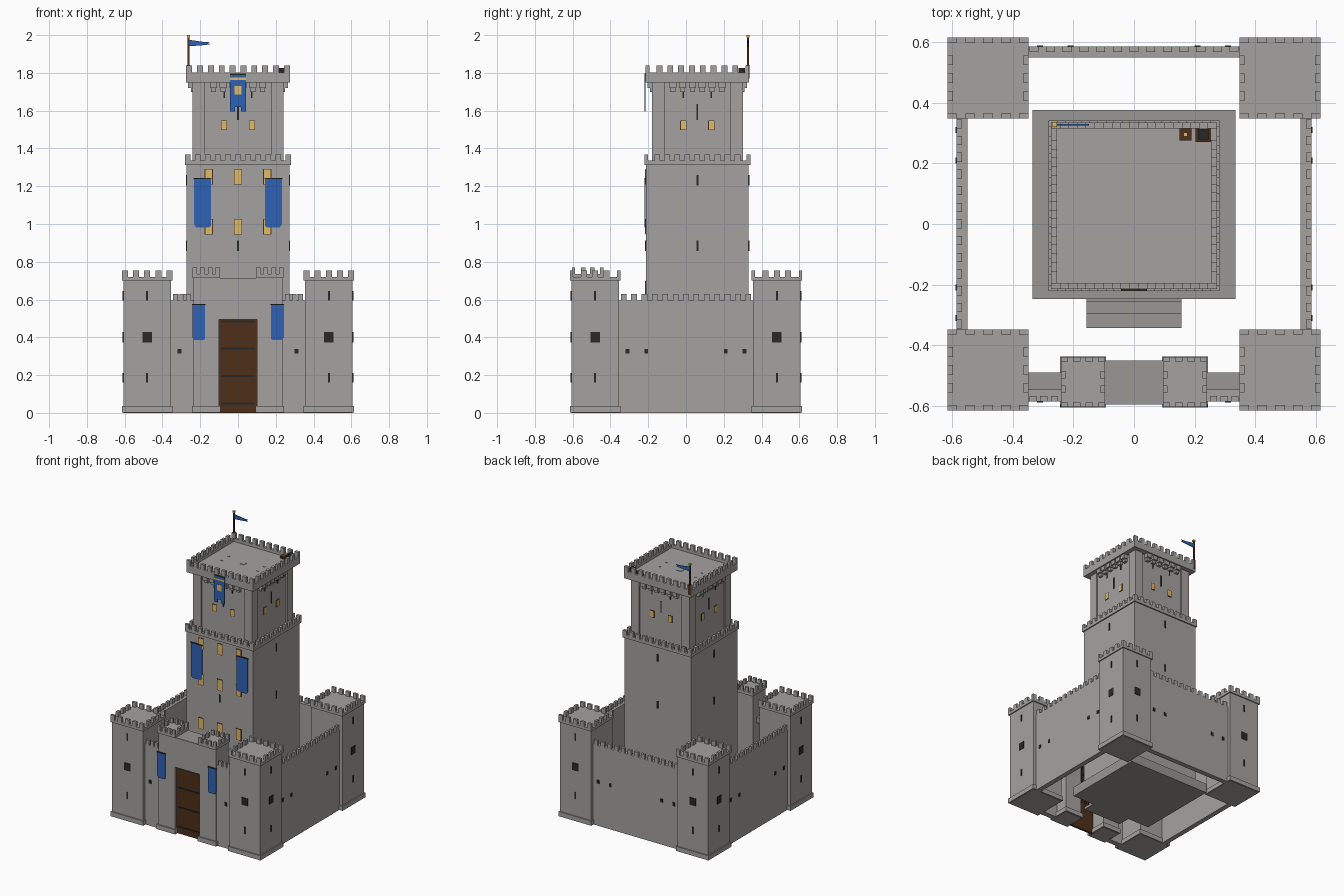
import bpy, bmesh, math
from mathutils import Matrix, Vector

cube = bpy.data.objects.get("Cube")
if cube:
    bpy.data.objects.remove(cube, do_unlink=True)


def material(name, r, g, b):
    m = bpy.data.materials.new(name)
    m.use_nodes = True
    m.diffuse_color = (r, g, b, 1)
    node = next(n for n in m.node_tree.nodes if n.type == 'BSDF_PRINCIPLED')
    node.inputs["Base Color"].default_value = (r, g, b, 1)
    node.inputs["Roughness"].default_value = 0.9
    return m


STONE = material("stone", 0.375, 0.365, 0.352)
SHADE = material("darker stone", 0.315, 0.308, 0.297)
IRON = material("dark iron", 0.022, 0.022, 0.022)
WOOD = material("brown wood", 0.078, 0.029, 0.01)
BLUE = material("blue cloth", 0.03, 0.12, 0.46)
GOLD = material("gold", 0.75, 0.49, 0.13)


def finish(name, bm, mat):
    bmesh.ops.recalc_face_normals(bm, faces=bm.faces)
    me = bpy.data.meshes.new(name)
    bm.to_mesh(me)
    bm.free()
    me.materials.append(mat)
    ob = bpy.data.objects.new(name, me)
    bpy.context.collection.objects.link(ob)
    return ob


def boxes(name, items, mat):
    """One object from boxes given as (x0, x1, y0, y1, z0, z1)."""
    bm = bmesh.new()
    for x0, x1, y0, y1, z0, z1 in items:
        c = Vector(((x0 + x1) / 2, (y0 + y1) / 2, (z0 + z1) / 2))
        bmesh.ops.create_cube(bm, size=1, matrix=Matrix.Translation(c)
                              @ Matrix.Diagonal((abs(x1 - x0), abs(y1 - y0), z1 - z0, 1)))
    return finish(name, bm, mat)


def block(cx, cy, hx, hy, z0, z1):
    return (cx - hx, cx + hx, cy - hy, cy + hy, z0, z1)


def row(a, b, n, w):
    """Start and end of n merlons spread from a to b."""
    return [(s, s + w) for s in (a + (b - a - w) * i / (n - 1) for i in range(n))]


def crown(name, cx, cy, hx, hy, z, n, w, t=0.018, solid=False):
    """Parapet ring or slab with merlons; z = (bottom, band top, merlon top)."""
    x0, x1, y0, y1 = cx - hx, cx + hx, cy - hy, cy + hy
    out = []
    if solid:
        out.append((x0, x1, y0, y1, z[0], z[1]))
    else:
        out += [(x0, x1, a, b, z[0], z[1]) for a, b in ((y0, y0 + t), (y1 - t, y1))]
        out += [(a, b, y0 + t, y1 - t, z[0], z[1]) for a, b in ((x0, x0 + t), (x1 - t, x1))]
    for a, b in ((y0, y0 + t), (y1 - t, y1)):
        out += [(p, q, a, b, z[1], z[2]) for p, q in row(x0, x1, n, w)]
    for a, b in ((x0, x0 + t), (x1 - t, x1)):
        out += [(a, b, p, q, z[1], z[2]) for p, q in row(y0, y1, n, w)[1:-1]]
    boxes(name, out, STONE)


def plate(side, cx, cy, half, u, z, w, h, d=0.004):
    """Thin plate on one side (front, back, left, right) of a square body."""
    s = -1 if side in ("front", "right") else 1
    if side in ("front", "back"):
        return block(cx + u, cy + s * half, w / 2, d, z - h / 2, z + h / 2)
    return block(cx + s * half, cy + u, d, w / 2, z - h / 2, z + h / 2)


SIDES = ("front", "back", "left", "right")
KY = 0.06  # centre line of the keep


def windows(name, half, spots, w, h):
    """Lit panes with thin wooden frames; spots = (side, offset, height)."""
    boxes(name, [plate(s, 0, KY, half, u, z, w, h) for s, u, z in spots], GOLD)
    boxes(name + "_frames", [plate(s, 0, KY, half, u, z, w + 0.007, h + 0.007, 0.003)
                             for s, u, z in spots], WOOD)


# Corner towers
for sx in (-1, 1):
    for sy in (-1, 1):
        tag = ("back" if sy > 0 else "front") + ("_left" if sx > 0 else "_right")
        cx, cy = sx * 0.481, sy * 0.481
        boxes(tag + "_tower", [block(cx, cy, 0.126, 0.126, 0, 0.71),
                               block(cx, cy, 0.134, 0.134, 0.002, 0.036)], STONE)
        crown(tag + "_tower_crown", cx, cy, 0.134, 0.134, (0.7, 0.72, 0.755), 5, 0.032, 0.018, True)
        holes = []
        for side in ("left" if sx > 0 else "right", "back" if sy > 0 else "front"):
            holes += [plate(side, cx, cy, 0.126, 0, z, w, h)
                      for z, w, h in ((0.4, 0.05, 0.055), (0.62, 0.01, 0.05), (0.187, 0.01, 0.05))]
        boxes(tag + "_tower_openings", holes, IRON)

# Curtain walls with merlons on the outer edge
for sx, tag in ((-1, "right"), (1, "left")):
    boxes(tag + "_wall", [(sx * 0.548, sx * 0.585, -0.36, 0.36, 0, 0.595)]
          + [(sx * 0.567, sx * 0.585, p, q, 0.595, 0.63) for p, q in row(-0.345, 0.345, 13, 0.03)], STONE)
    boxes(tag + "_front_wall", [(sx * 0.23, sx * 0.36, -0.585, -0.545, 0, 0.595)]
          + [(sx * p, sx * q, -0.585, -0.567, 0.595, 0.63) for p, q in row(0.25, 0.345, 3, 0.024)], STONE)
    boxes(tag + "_front_walkway", [(sx * 0.23, sx * 0.36, -0.545, -0.49, 0.5, 0.54)], SHADE)
boxes("back_wall", [(-0.36, 0.36, 0.548, 0.585, 0, 0.595)]
      + [(p, q, 0.567, 0.585, 0.595, 0.63) for p, q in row(-0.345, 0.345, 13, 0.03)], STONE)
loops = [plate(s, 0, 0, 0.585, u, 0.327, 0.02, 0.025)
         for s in ("back", "left", "right") for u in (-0.31, -0.21, 0.21, 0.31)]
loops += [plate("front", 0, 0, 0.585, u, 0.327, 0.02, 0.025) for u in (-0.31, 0.31)]
boxes("wall_loopholes", loops, IRON)

# Gatehouse: two turrets with a bridge over the passage
for sx, tag in ((-1, "right"), (1, "left")):
    cx = sx * 0.168
    boxes(tag + "_gate_turret", [block(cx, -0.521, 0.067, 0.074, 0, 0.725),
                                 block(cx, -0.521, 0.076, 0.084, 0.002, 0.036)], STONE)
    crown(tag + "_gate_crown", cx, -0.521, 0.073, 0.083, (0.715, 0.735, 0.77), 4, 0.024, 0.016, True)
boxes("gate_bridge", [(-0.105, 0.105, -0.592, -0.45, 0.5, 0.715)], SHADE)
boxes("gate_bridge_face", [(-0.105, 0.105, -0.595, -0.59, 0.495, 0.713)], STONE)
boxes("gate_door", [(-0.101, 0.101, -0.575, -0.56, 0, 0.495)], WOOD)
boxes("gate_bands", [(-0.09, 0.09, -0.58, -0.573, z - 0.005, z + 0.005)
                     for z in (0.05, 0.195, 0.34, 0.483)], IRON)
boxes("portcullis", [(x - 0.005, x + 0.005, -0.47, -0.46, 0.14, 0.5)
                     for x in (-0.08, -0.048, -0.016, 0.016, 0.048, 0.08)]
      + [(-0.1, 0.1, -0.469, -0.461, z, z + 0.01) for z in (0.2, 0.28, 0.36, 0.44)], WOOD)

# Keep base and front steps
boxes("keep_plinth", [(-0.335, 0.335, -0.248, 0.375, 0, 0.07)], SHADE)
boxes("keep_steps", [(-0.157, 0.157, y, -0.24, 0, z)
                     for y, z in ((-0.342, 0.02), (-0.295, 0.04), (-0.257, 0.06))], SHADE)
boxes("keep_door", [plate("front", 0, KY, 0.272, 0, 0.2, 0.15, 0.26)], WOOD)

# Keep lower storey
boxes("keep_body", [block(0, KY, 0.272, 0.272, 0.05, 1.32)], STONE)
crown("keep_middle_crown", 0, KY, 0.281, 0.281, (1.312, 1.335, 1.367), 11, 0.03, 0.02)
windows("keep_windows", 0.272, [("front", u, z) for u in (-0.155, 0, 0.155)
                                for z in (0.66, 0.985, 1.25)], 0.036, 0.076)
slits = [plate(s, 0, KY, 0.272, 0, z, 0.01, 0.055) for s in SIDES for z in (0.885, 1.232)
         if (s, z) != ("front", 1.232)]
boxes("keep_slits", slits, IRON)

# Keep upper storey with corner pilasters
boxes("upper_keep", [block(0, KY, 0.23, 0.23, 1.3, 1.76)]
      + [block(sx * 0.208, KY + sy * 0.208, 0.033, 0.033, 1.3, 1.76)
         for sx in (-1, 1) for sy in (-1, 1)], STONE)
windows("upper_windows", 0.23, [(s, u, 1.523) for s in SIDES for u in (-0.074, 0.074)], 0.027, 0.045)
boxes("upper_slits", [plate(s, 0, KY, 0.23, 0, 1.593, 0.008, 0.085) for s in SIDES]
      + [plate(s, 0, KY, 0.23, u, 1.685, 0.008, 0.035) for s in SIDES for u in (-0.074, 0.074)], IRON)
corbels = []
for s in SIDES:
    for i in range(6):
        u = -0.13 + 0.052 * i
        corbels += [plate(s, 0, KY, 0.23, u, 1.736, 0.038, 0.032, 0.034),
                    plate(s, 0, KY, 0.23, u, 1.712, 0.028, 0.026, 0.02)]
boxes("corbels", corbels, STONE)
boxes("keep_roof", [block(0, KY, 0.272, 0.272, 1.75, 1.78)]
      + [block(sx * 0.146, KY + dy, 0.007, 0.004, 1.775, 1.783)
         for sx in (-1, 1) for dy in (-0.04, 0.04)]
      + [block(0, KY + 0.005, 0.018, 0.018, 1.775, 1.783)], STONE)
crown("keep_top_crown", 0, KY, 0.274, 0.274, (1.75, 1.802, 1.84), 10, 0.031, 0.02)

# Roof hatch and small chest
boxes("roof_hatch_and_chest", [block(0.17, 0.295, 0.02, 0.02, 1.78, 1.794),
                               block(0.228, 0.295, 0.026, 0.025, 1.78, 1.8)], WOOD)
boxes("roof_chest_lid", [block(0.228, 0.295, 0.017, 0.017, 1.795, 1.825)], IRON)
boxes("roof_lamp", [block(0.17, 0.295, 0.007, 0.007, 1.79, 1.8)], GOLD)


def cloth(name, pts, y, mat, t=0.005):
    """Flat outline in x and z given a small depth."""
    bm = bmesh.new()
    f = bm.faces.new([bm.verts.new((x, y, z)) for x, z in pts])
    r = bmesh.ops.extrude_face_region(bm, geom=[f])
    bmesh.ops.translate(bm, vec=(0, t, 0), verts=[v for v in r["geom"] if isinstance(v, bmesh.types.BMVert)])
    return finish(name, bm, mat)


# Hanging banners on the keep and the gatehouse
for sx, tag in ((-1, "right"), (1, "left")):
    for part, x0, x1, top, low, y in (("keep", 0.143, 0.232, 1.238, 0.982, -0.2195),
                                      ("gate", 0.175, 0.241, 0.57, 0.385, -0.6025)):
        cloth(tag + "_" + part + "_banner",
              [(sx * x0, top), (sx * x1, top), (sx * x1, low + 0.015), (sx * (x1 - 0.01), low),
               (sx * (x0 + 0.008), low), (sx * x0, low + 0.008)], y, BLUE)
        boxes(tag + "_" + part + "_banner_rod",
              [(sx * (x0 - 0.003), sx * (x1 + 0.003), y - 0.001, y + 0.008, top, top + 0.006)], IRON)

# Swallow-tailed banner below the top crown
cloth("top_banner", [(-0.042, 1.79), (0.042, 1.79), (0.042, 1.595), (0.015, 1.595), (0.015, 1.62),
                     (-0.015, 1.62), (-0.015, 1.595), (-0.042, 1.595)], -0.2185, BLUE)
boxes("top_banner_trim", [(-0.042, 0.042, -0.2205, -0.217, 1.762, 1.775),
                          (-0.018, 0.018, -0.2205, -0.217, 1.685, 1.73)], GOLD)
boxes("top_banner_rod", [(-0.043, 0.043, -0.2195, -0.212, 1.79, 1.796)], IRON)

# Flagpole and pennant
boxes("flagpole", [block(-0.262, 0.328, 0.005, 0.005, 1.77, 1.99),
                   block(-0.262, 0.328, 0.009, 0.009, 1.77, 1.842)], WOOD)
boxes("flagpole_tip", [block(-0.262, 0.328, 0.008, 0.008, 1.988, 2.0)], GOLD)
cloth("pennant", [(-0.257, 1.975), (-0.19, 1.965), (-0.148, 1.963), (-0.16, 1.957),
                  (-0.148, 1.951), (-0.19, 1.946), (-0.257, 1.941)], 0.325, BLUE)
